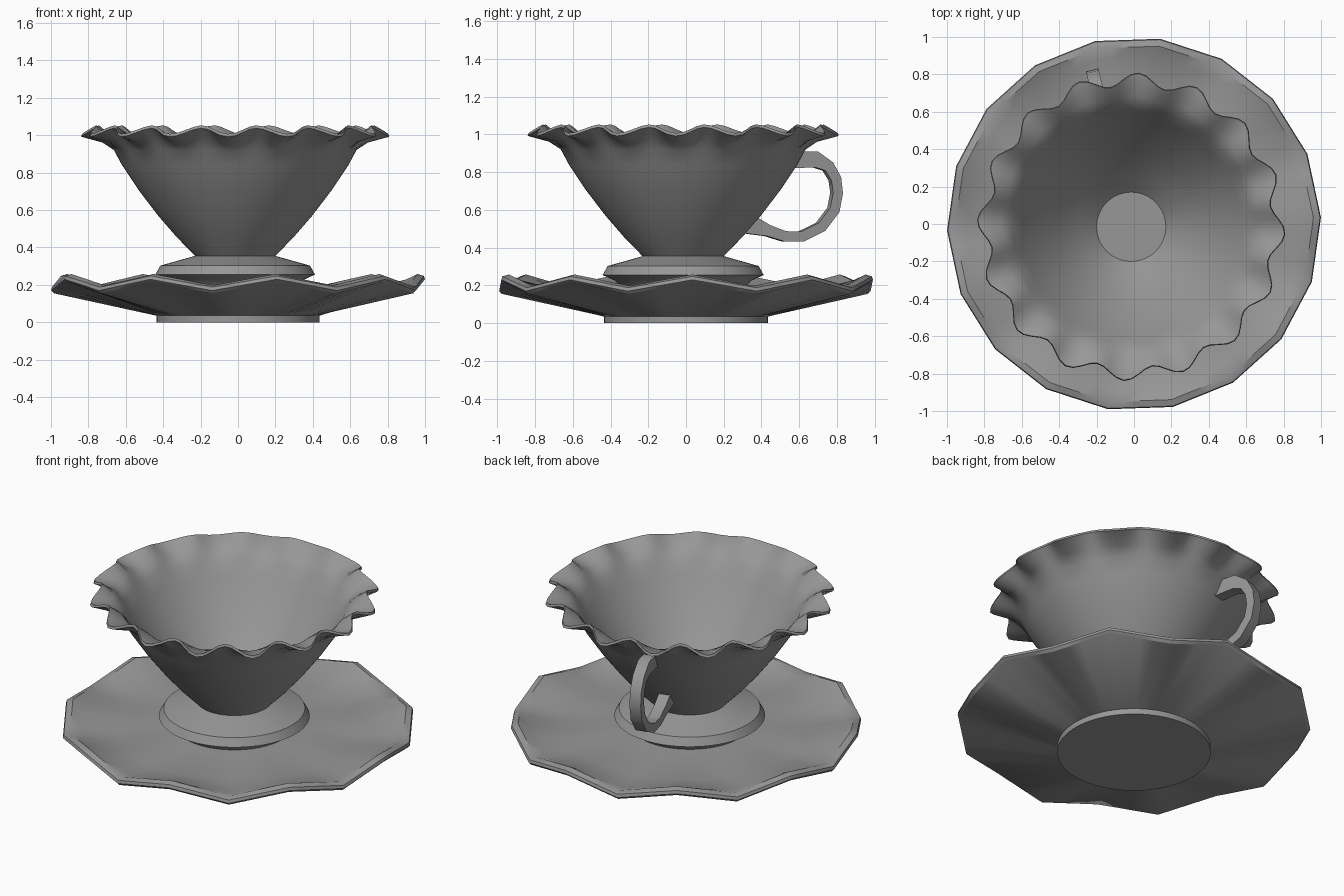
import bpy, math
from math import sin, cos, pi, radians
from mathutils import Vector

if "Cube" in bpy.data.objects:
    bpy.data.objects.remove(bpy.data.objects["Cube"])

# Dark grey glaze shared by all parts
GLAZE = bpy.data.materials.new("dark_glaze")
GLAZE.diffuse_color = (0.31, 0.31, 0.31, 1)
GLAZE.use_nodes = True
GLAZE.node_tree.nodes["Principled BSDF"].inputs["Base Color"].default_value = GLAZE.diffuse_color


def make(name, verts, faces, angle=30):
    me = bpy.data.meshes.new(name)
    me.from_pydata(verts, [], faces)
    me.update()
    me.materials.append(GLAZE)
    ob = bpy.data.objects.new(name, me)
    bpy.context.collection.objects.link(ob)
    bpy.ops.object.select_all(action='DESELECT')
    ob.select_set(True)
    bpy.context.view_layer.objects.active = ob
    bpy.ops.object.shade_smooth_by_angle(angle=radians(angle))
    return ob


def loft(name, profile, n, shape, centre=(0, 0)):
    """Revolve (r, z, wave weight) from bottom centre to top centre; shape() bends each ring."""
    verts, faces = [], []
    for p in profile:
        for i in range(n):
            t = 2 * pi * i / n
            r, z = shape(t, *p)
            verts.append((centre[0] + r * cos(t), centre[1] + r * sin(t), z))
    for k in range(len(profile) - 1):
        for i in range(n):
            j = (i + 1) % n
            faces.append((k * n + i, k * n + j, (k + 1) * n + j, (k + 1) * n + i))
    faces.append(tuple(reversed(range(n))))
    faces.append(tuple(range((len(profile) - 1) * n, len(profile) * n)))
    return make(name, verts, faces)


# Saucer: round foot, 18-sided rim zigzagging up and down
SIDE = radians(20)


def saucer_shape(t, r, z, w):
    u = t / SIDE
    k, f = math.floor(u), u - math.floor(u)
    poly = cos(SIDE / 2) / cos((f - 0.5) * SIDE)
    zig = (1 - 2 * f) if k % 2 == 0 else (2 * f - 1)
    return r * (1 + w * (poly - 1)), z + 0.03 * w * zig


saucer = loft("saucer", [
    (0.435, 0, 0), (0.435, 0.035, 0), (0.985, 0.185, 1), (1.0, 0.2, 1),
    (0.995, 0.218, 1), (0.96, 0.228, 1), (0.9, 0.208, 0.7), (0.7, 0.175, 0.1),
    (0.4, 0.195, 0), (0.2, 0.2, 0)], 72, saucer_shape)
saucer.rotation_euler.z = radians(2)

# Cup: pedestal foot, flared bowl and 16-wave ruffled rim
C = (-0.015, -0.015)


def cup_shape(t, r, z, w):
    c = cos(16 * (t - radians(-2.5)))
    return r + 0.035 * w * c, z - 0.023 * w * c


loft("cup", [
    (0.33, 0.19, 0), (0.36, 0.225, 0), (0.427, 0.255, 0), (0.4, 0.303, 0),
    (0.215, 0.355, 0), (0.315, 0.458, 0), (0.412, 0.57, 0), (0.515, 0.705, 0),
    (0.605, 0.84, 0), (0.648, 0.92, 0), (0.7, 0.968, 0.3), (0.79, 1.015, 1),
    (0.785, 1.03, 1), (0.69, 0.99, 0.3), (0.63, 0.93, 0), (0.585, 0.85, 0),
    (0.49, 0.715, 0), (0.39, 0.58, 0), (0.29, 0.468, 0), (0.185, 0.37, 0)],
    128, cup_shape, C)

# Handle: rectangular strip swept along a loop, (radius, height, thickness)
PATH = [(0.608, 0.865, 0.09), (0.72, 0.868, 0.085), (0.79, 0.83, 0.06), (0.828, 0.765, 0.055),
        (0.838, 0.69, 0.053), (0.82, 0.6, 0.055), (0.75, 0.51, 0.055), (0.645, 0.46, 0.055),
        (0.55, 0.46, 0.055), (0.46, 0.49, 0.06), (0.357, 0.52, 0.085)]
a = radians(104)
out, side = Vector((cos(a), sin(a), 0)), Vector((-sin(a), cos(a), 0))
up, base = Vector((0, 0, 1)), Vector((*C, 0))
pts = [base + out * r + up * z for r, z, _ in PATH]
verts, faces = [], []
for i, p in enumerate(pts):
    d = (pts[min(i + 1, len(pts) - 1)] - pts[max(i - 1, 0)]).normalized()
    nrm = side.cross(d)
    if i == 0:                      # ends lie along the bowl wall
        nrm = -(out * 0.6 + up)
    elif i == len(pts) - 1:
        nrm = out * 0.85 + up
    h = PATH[i][2] / 2
    verts += [p + side * s * 0.034 + nrm * q * h for s, q in ((-1, -1), (1, -1), (1, 1), (-1, 1))]
for k in range(len(pts) - 1):
    for i in range(4):
        j = (i + 1) % 4
        faces.append((4 * k + i, 4 * k + j, 4 * k + 4 + j, 4 * k + 4 + i))
e = 4 * len(pts) - 4
faces += [(3, 2, 1, 0), (e, e + 1, e + 2, e + 3)]
make("handle", verts, faces, 35)
